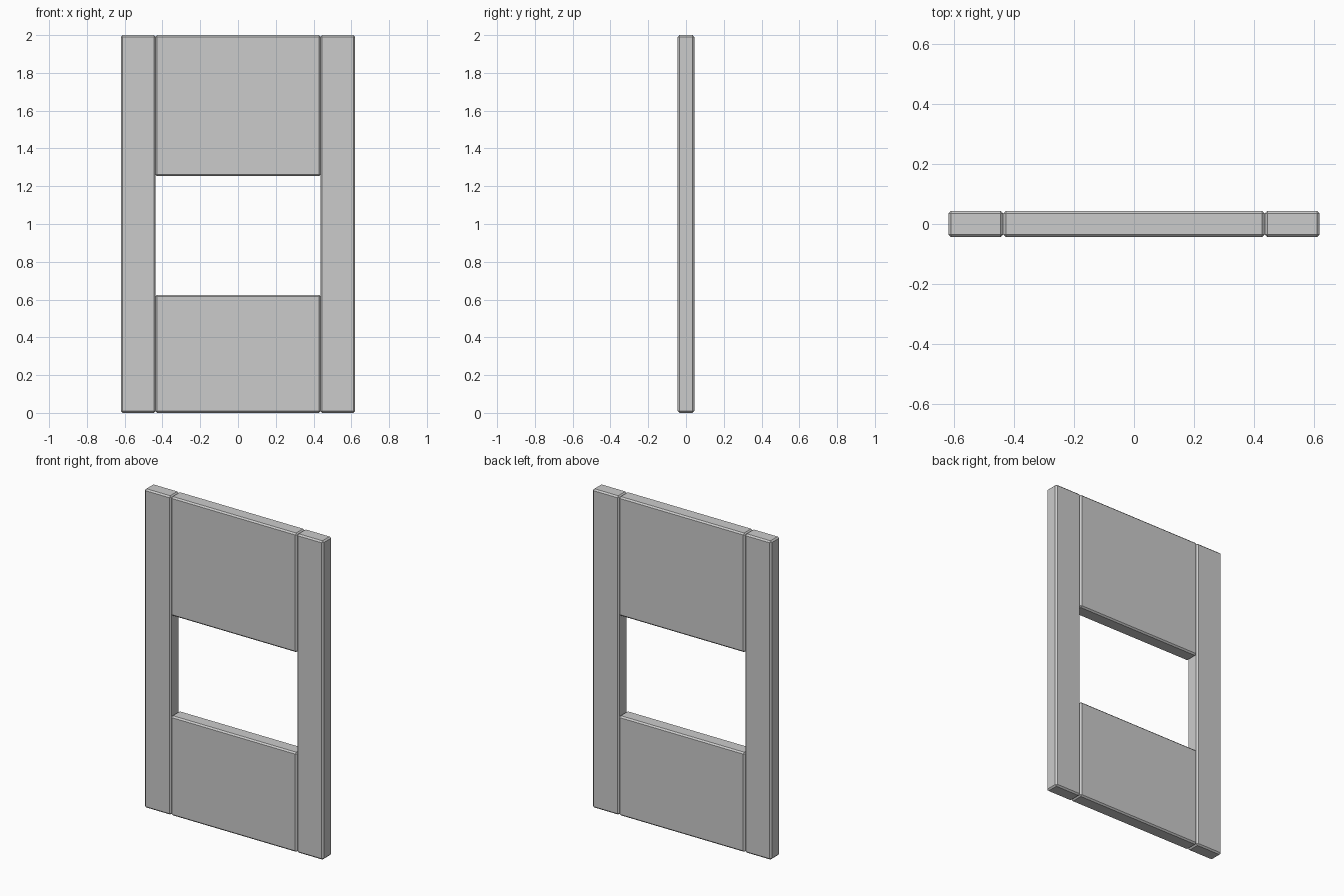
import bpy

if "Cube" in bpy.data.objects:
    bpy.data.objects.remove(bpy.data.objects["Cube"])

HALF_DEPTH = 0.044
CHAMFER = 0.009


def board(name, x0, x1, z0, z1):
    """Chamfered flat board spanning the given x and z ranges."""
    bpy.ops.mesh.primitive_cube_add(size=1, location=((x0 + x1) / 2, 0, (z0 + z1) / 2))
    ob = bpy.context.object
    ob.name = name
    ob.scale = (x1 - x0, 2 * HALF_DEPTH, z1 - z0)
    bpy.ops.object.transform_apply(location=False, rotation=False, scale=True)
    bevel = ob.modifiers.new("chamfer", 'BEVEL')
    bevel.width = CHAMFER
    bevel.segments = 1
    return ob


# Full-height side posts
board("left_post", -0.62, -0.437, 0, 2)
board("right_post", 0.437, 0.62, 0, 2)

# Infill panels above and below the window opening
board("lower_panel", -0.437, 0.437, 0, 0.625)
board("upper_panel", -0.437, 0.437, 1.253, 2)
